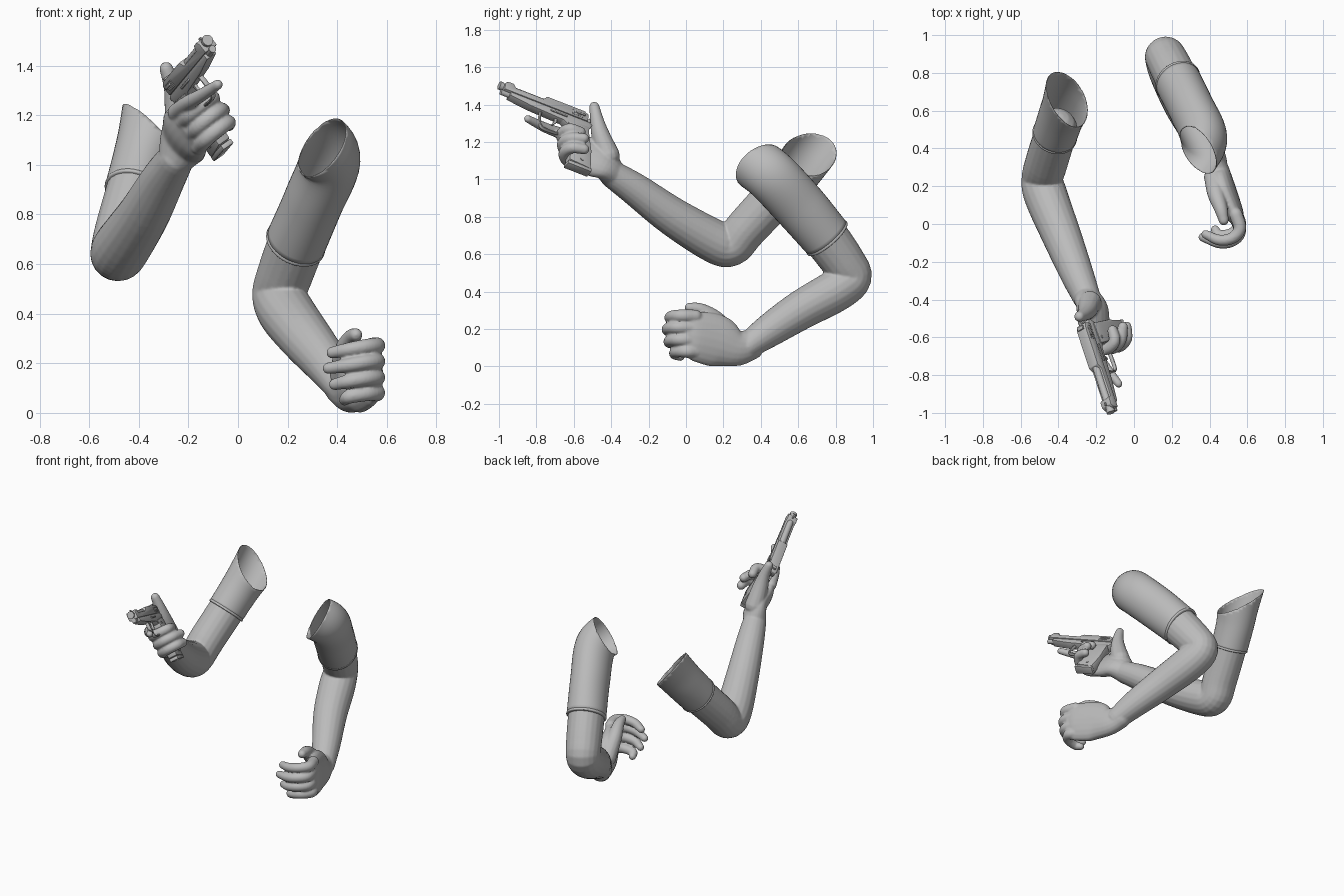
import bpy, bmesh, math
from mathutils import Vector, Matrix

if "Cube" in bpy.data.objects:
    bpy.data.objects.remove(bpy.data.objects["Cube"])

grey = bpy.data.materials.new("plain grey")
grey.use_nodes = True
grey.diffuse_color = (0.5, 0.5, 0.5, 1)
grey.node_tree.nodes["Principled BSDF"].inputs["Base Color"].default_value = (0.5, 0.5, 0.5, 1)


def finish(name, bm, matrix=None, angle=35):
    """Turn a bmesh into a named, shaded object."""
    bmesh.ops.recalc_face_normals(bm, faces=bm.faces)
    if matrix:
        bm.transform(matrix)
    mesh = bpy.data.meshes.new(name)
    bm.to_mesh(mesh)
    bm.free()
    mesh.shade_smooth()
    mesh.set_sharp_from_angle(angle=math.radians(angle))
    mesh.materials.append(grey)
    ob = bpy.data.objects.new(name, mesh)
    bpy.context.scene.collection.objects.link(ob)
    return ob


def spline(keys, steps):
    """Catmull-Rom through (x, y, z, radius_a, radius_b) keys."""
    k = [Vector(p if len(p) == 5 else (*p, p[3])) for p in keys]
    k = [2 * k[0] - k[1]] + k + [2 * k[-1] - k[-2]]
    out = []
    for i in range(1, len(k) - 2):
        a, b, c, d = k[i - 1:i + 3]
        for s in range(steps):
            t = s / steps
            out.append(0.5 * (2 * b + (c - a) * t + (2 * a - 5 * b + 4 * c - d) * t * t
                              + (3 * b - a - 3 * c + d) * t ** 3))
    return out + [k[-2]]


def tube(bm, keys, hint, caps=True, steps=5, sides=20, matrix=None):
    """Sweep an ellipse; radius_a lies along the hint, radius_b across it."""
    pts = spline(keys, steps)
    pos = [Vector(p[:3]) for p in pts]
    rings = []
    last = len(pts) - 1
    for i, p in enumerate(pts):
        t = (pos[min(i + 1, last)] - pos[max(i - 1, 0)]).normalized()
        rings.append((pos[i], t, p[3], p[4]))
    if caps:
        for end, sign in ((0, -1), (-1, 1)):
            c, t, a, b = rings[end]
            dome = [(c + t * sign * min(a, b) * math.sin(q), t, a * math.cos(q), b * math.cos(q))
                    for q in (0.4, 0.8, 1.15, 1.45)]
            rings = rings + dome if sign > 0 else dome[::-1] + rings
    loops = []
    for c, t, a, b in rings:
        u = Vector(hint)
        u = (u - t * u.dot(t)).normalized()
        v = t.cross(u)
        ring = []
        for j in range(sides):
            q = math.tau * j / sides
            co = c + u * a * math.cos(q) + v * b * math.sin(q)
            ring.append(bm.verts.new(matrix @ co if matrix else co))
        loops.append(ring)
    for r, s in zip(loops, loops[1:]):
        for j in range(sides):
            bm.faces.new((r[j], r[j - 1], s[j - 1], s[j]))
    if caps:
        bm.faces.new(loops[0])
        bm.faces.new(loops[-1][::-1])


def organic(name, bm):
    """Fuse overlapping limbs into one smooth skin."""
    ob = finish(name, bm, angle=180)
    m = ob.modifiers.new("fuse", 'REMESH')
    m.mode, m.voxel_size, m.use_smooth_shade = 'VOXEL', 0.006, True
    m = ob.modifiers.new("soften", 'SMOOTH')
    m.factor, m.iterations = 0.5, 6


def sleeve(name, keys, rim_point, rim_normal, hint):
    """Open cloth tube with an oblique shoulder rim and a rounded hem."""
    bm = bmesh.new()
    tube(bm, keys, hint, caps=False, steps=8, sides=40)
    bmesh.ops.bisect_plane(bm, geom=bm.verts[:] + bm.edges[:] + bm.faces[:],
                           plane_co=rim_point, plane_no=rim_normal, clear_inner=True)
    bmesh.ops.remove_doubles(bm, verts=bm.verts, dist=.004)
    ob = finish(name, bm, angle=180)
    m = ob.modifiers.new("cloth", 'SOLIDIFY')
    m.thickness, m.offset = 0.003, -1
    bm = bmesh.new()
    end, prev = Vector(keys[-1][:3]), Vector(keys[-2][:3])
    t = (end - prev).normalized()
    a, b = keys[-1][3:]
    tube(bm, [(*(end + t * d), a + e, b + e) for d, e in ((-.014, -.003), (-.006, .002), (.004, .001), (.008, -.012))],
         hint, caps=False, sides=40)
    finish(name + "_hem", bm, angle=180)


# Left arm: relaxed, hand half open
sleeve("left_sleeve", [(.235, .26, 1.15, .135, .135), (.315, .36, 1.09, .135, .14), (.368, .46, 1.015, .125, .143),
                       (.305, .61, .855, .12, .142), (.232, .755, .685, .122, .135)],
       (.262, .44, 1.01), (.70, .48, -.53), (1, 0, 0))
bm = bmesh.new()
tube(bm, [(.25, .72, .725, .115, .127), (.19, .84, .56, .112, .118), (.165, .885, .475, .108), (.195, .80, .405, .114),
          (.27, .62, .305, .106), (.36, .45, .195, .090), (.42, .33, .11, .074, .07)], (1, .3, 0))
tube(bm, [(.41, .35, .115, .08, .067), (.445, .27, .10, .10, .064), (.48, .17, .135, .14, .064),
          (.53, .06, .16, .135, .05), (.55, .01, .165, .12, .035)], (0, 0, 1))
for z, tip, reach in ((.268, .36, -.075), (.205, .345, -.09), (.14, .37, -.08), (.078, .41, -.05)):
    tube(bm, [(.54, .05, z, .036), (.56, reach + .05, z + .003, .034), (.52, reach, z, .031),
              (.45, reach - .01, z - .012, .029), (tip + .02, reach + .02, z - .025, .024)], (0, 0, 1), sides=14)
tube(bm, [(.425, .25, .15, .055), (.435, .16, .25, .047), (.46, .08, .302, .036), (.475, .02, .315, .027)],
     (1, 0, 0), sides=14)
organic("left_arm", bm)

# Pistol frame of reference: forward, left, up
F = Vector((.15, -.46, .18)).normalized()
U = Vector((-.7, 0, 1))
U = (U - F * U.dot(F)).normalized()
L = U.cross(F)
G = Matrix((F, L, U)).transposed().to_4x4()
G.translation = (-.265, -.535, 1.31)

# Right arm: raised, hand closed around the grip
sleeve("right_sleeve", [(-.315, .78, 1.29, .142, .135), (-.345, .66, 1.135, .136, .135), (-.385, .57, 1.015, .122, .13),
                        (-.42, .47, .895, .118, .125)],
       (-.46, .62, 1.27), (-1.15, -.38, -1), (1, 0, 0))
bm = bmesh.new()
tube(bm, [(-.41, .50, .93, .112, .118), (-.465, .32, .735, .113), (-.485, .24, .645, .110), (-.467, .15, .67, .116),
          (-.38, -.07, .80, .104), (-.30, -.27, .945, .088), (-.25, -.39, 1.025, .074)], (1, 0, 0))
wrist = G.inverted() @ Vector((-.25, -.39, 1.025))
tube(bm, [(*wrist, .076, .07), (-.15, -.04, -.19, .11, .062), (-.06, -.052, -.175, .12, .054),
          (.01, -.055, -.175, .11, .036)], (0, 0, 1), matrix=G)
for u, back, out in ((-.14, 0, .07), (-.198, .012, .10), (-.255, .028, .085)):
    tube(bm, [(.01 - back, -.058, u, .034), (.085 - back, -.052, u, .033), (.125 - back, 0, u, .032),
              (.11 - back, .06, u, .031), (.05 - back, out, u, .028)], (0, 0, 1), sides=14, matrix=G)
tube(bm, [(0, -.055, -.09, .035), (.12, -.05, -.10, .031), (.22, -.03, -.118, .027), (.335, .005, -.135, .021)],
     (0, 0, 1), sides=14, matrix=G)
tube(bm, [(-.16, -.02, -.15, .064), (-.09, .01, -.06, .05), (-.05, .03, .01, .037), (-.02, .042, .08, .028)],
     (0, 1, 0), sides=14, matrix=G)
organic("right_arm", bm)


# Pistol parts
def plate(name, outline, width, bevel=.006, left=0):
    """Extrude a (forward, up) outline across the width of the pistol."""
    bm = bmesh.new()
    face = bm.faces.new([bm.verts.new((f, left - width / 2, u)) for f, u in outline])
    ext = bmesh.ops.extrude_face_region(bm, geom=[face])
    bmesh.ops.translate(bm, vec=(0, width, 0), verts=[v for v in ext["geom"] if isinstance(v, bmesh.types.BMVert)])
    if bevel:
        bmesh.ops.bevel(bm, geom=bm.edges[:], offset=bevel, segments=2, affect='EDGES', profile=.5)
    finish(name, bm, G)


def box(name, f0, f1, u0, u1, width, bevel=.002, left=0):
    plate(name, [(f0, u0), (f1, u0), (f1, u1), (f0, u1)], width, bevel, left)


def rod(name, a, b, r, hint=(0, 0, 1)):
    bm = bmesh.new()
    tube(bm, [(*a, r), (*b, r)], hint, caps=False, steps=1, sides=24)
    bmesh.ops.holes_fill(bm, edges=bm.edges)
    finish(name, bm, G)


plate("slide", [(0, -.02), (.50, -.02), (.50, .02), (.485, .036), (.45, .036), (.435, .014), (.27, .014),
                (.25, .038), (.03, .038), (0, .024)], .064, .004)
rod("barrel", (.22, 0, .014), (.52, 0, .014), .02)
rod("muzzle_ring", (.505, 0, .014), (.522, 0, .014), .023)
rod("recoil_rod", (.40, 0, -.025), (.508, 0, -.025), .015)
plate("frame", [(-.03, -.03), (-.01, -.018), (.46, -.018), (.46, -.042), (.33, -.058), (.14, -.066), (.10, -.09),
                (-.01, -.08)], .052, .004)
plate("grip", [(-.01, -.05), (.115, -.06), (.09, -.15), (.075, -.31), (-.055, -.32), (-.045, -.20), (-.02, -.10)],
      .064, .01)
box("magazine_base", -.06, .08, -.335, -.313, .056, .004)
box("front_sight", .465, .485, .032, .046, .008)
box("rear_sight", .015, .035, .032, .048, .036)
plate("hammer", [(-.005, -.02), (-.03, .005), (-.034, .022), (-.02, .026), (.005, .0)], .014, .003)
plate("trigger", [(.165, -.055), (.185, -.055), (.182, -.08), (.195, -.108), (.185, -.11), (.168, -.085)], .014, .002)

# Guard loop around the trigger
bm = bmesh.new()
tube(bm, [(.09, 0, -.11, .007, .012), (.13, 0, -.145, .007, .012), (.19, 0, -.155, .007, .012),
          (.25, 0, -.15, .007, .012), (.267, 0, -.10, .007, .012), (.265, 0, -.045, .007, .012)], (.3, 0, 1), sides=12)
finish("trigger_guard", bm, G)

for side in (-1, 1):
    tag = "left" if side > 0 else "right"
    for i in range(6):
        box(f"{tag}_slide_rib_{i}", .035 + i * .011, .04 + i * .011, -.01, .02, .004, 0, side * .033)
    box(f"{tag}_safety_lever", .02, .075, .004, .016, .012, .003, side * .034)
    box(f"{tag}_slide_stop", .12, .22, -.042, -.032, .008, .002, side * .028)
    for i, (f, u) in enumerate(((.075, -.085), (.005, -.28))):
        rod(f"{tag}_grip_screw_{i}", (f, side * .028, u), (f, side * .036, u), .009)
